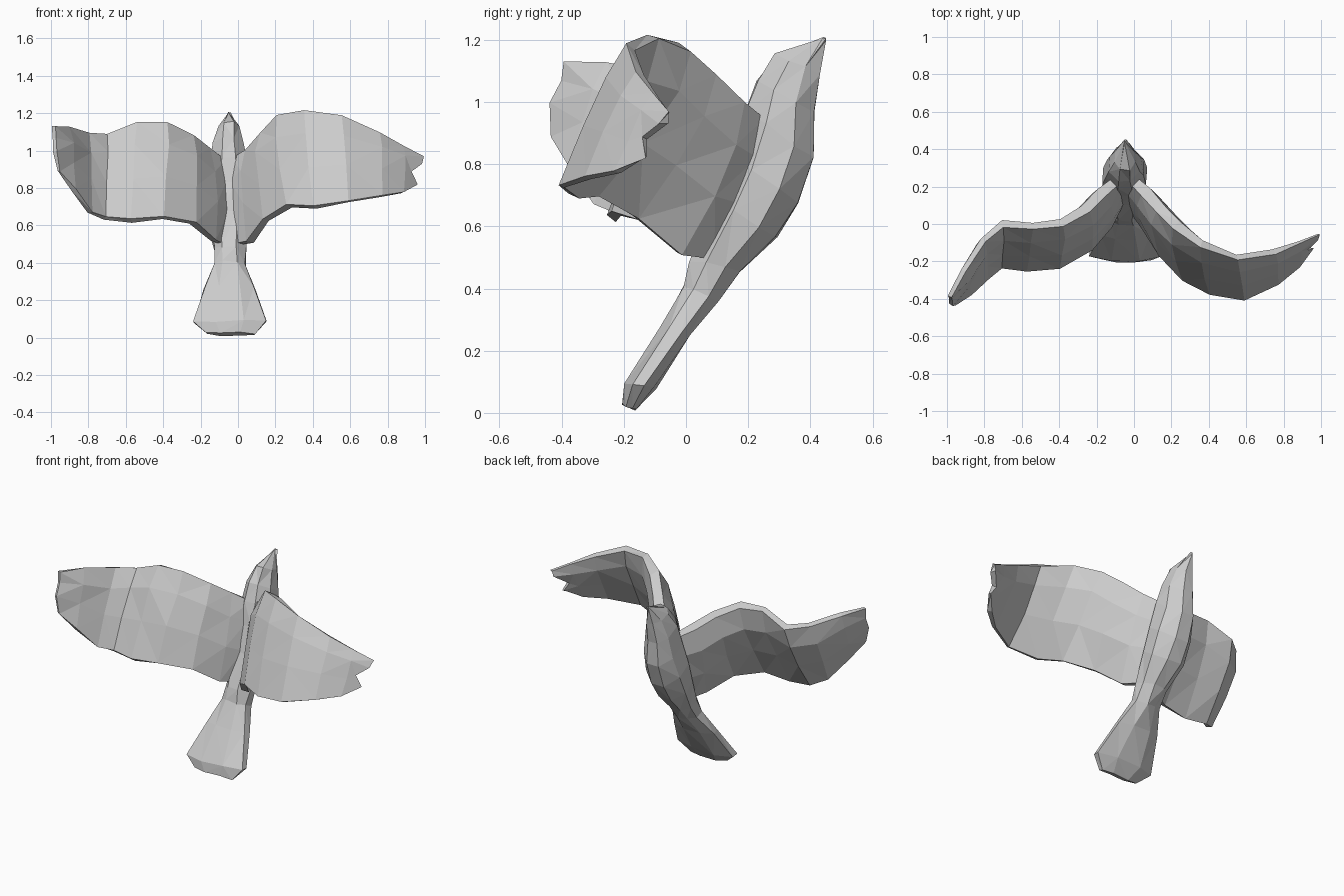
import bpy, bmesh, math, random
from mathutils import Vector

if "Cube" in bpy.data.objects:
    bpy.data.objects.remove(bpy.data.objects["Cube"])

random.seed(4)


def loft(name, rings, jitter=0.006):
    """Skin a list of equal-length rings with flat, triangulated faces."""
    bm = bmesh.new()
    loops = [[bm.verts.new(p + Vector([random.uniform(-jitter, jitter) for _ in range(3)]))
              for p in ring] for ring in rings]
    n = len(loops[0])
    for a, b in zip(loops, loops[1:]):
        for i in range(n):
            j = (i + 1) % n
            bm.faces.new((a[i], a[j], b[j], b[i]))
    bm.faces.new(loops[0])
    bm.faces.new(loops[-1])
    bmesh.ops.recalc_face_normals(bm, faces=bm.faces)
    bmesh.ops.triangulate(bm, faces=bm.faces)
    me = bpy.data.meshes.new(name)
    bm.to_mesh(me)
    bm.free()
    ob = bpy.data.objects.new(name, me)
    bpy.context.collection.objects.link(ob)
    return ob


def body_ring(cx, hw, yd, zd, yv, zv, square=1.0):
    """Eight-sided ring between a back point and a belly point."""
    back, belly = Vector((cx, yd, zd)), Vector((cx, yv, zv))
    mid, half = (back + belly) / 2, (back - belly) / 2
    ring = []
    for k in range(8):
        a = math.tau * (k + 0.5) / 8
        c, s = math.cos(a) / math.cos(math.pi / 8), math.sin(a) / math.cos(math.pi / 8)
        ring.append(mid + half * c + Vector((hw * s, 0, 0)))
    return ring


# Wing cross-section: position along the chord, offset across it (+ is the belly side)
SECTION = [(0, .4), (.25, 1), (.6, .85), (1, .3), (1, -.3), (.6, -.6), (.25, -.7), (0, -.4)]


def wing_rings(rows, notch):
    """Rows hold leading-edge point, trailing-edge point and half thickness."""
    tops = [Vector(r[0:3]) for r in rows]
    bots = [Vector(r[3:6]) for r in rows]
    rings = []
    for i, row in enumerate(rows):
        lo, hi = max(i - 1, 0), min(i + 1, len(rows) - 1)
        span = (tops[hi] + bots[hi]) - (tops[lo] + bots[lo])
        normal = span.cross(bots[i] - tops[i]).normalized()
        if normal.y < 0:
            normal = -normal
        ring = [tops[i].lerp(bots[i], t) + normal * row[6] * n for t, n in SECTION]
        if i == len(rows) - 1:      # ragged feather tip
            for k in (2, 5):
                ring[k] -= span.normalized() * notch
        rings.append(ring)
    return rings


# Body with head and fanned tail: centre x, half width, back y z, belly y z
body = [
    (-.05, .006, .44, 1.205, .45, 1.20),
    (-.05, .055, .29, 1.155, .43, 1.09),
    (-.05, .08, .23, 1.07, .41, .97),
    (-.05, .10, .19, .97, .405, .82),
    (-.05, .115, .15, .83, .365, .68),
    (-.05, .11, .10, .68, .29, .57),
    (-.045, .085, .015, .49, .17, .455),
    (-.045, .085, -.01, .41, .10, .365),
    (-.045, .135, -.085, .28, .01, .25),
    (-.045, .195, -.20, .09, -.10, .08),
    (-.04, .13, -.205, .03, -.165, .01),
]
loft("bird_body", [body_ring(*r) for r in body])

# Right wing, spread and sweeping backward at the tip
right = [
    (-.01, .24, .95, -.01, .08, .50, .06),
    (.06, .17, 1.0, .06, -.02, .51, .075),
    (.14, .08, 1.09, .15, -.16, .63, .08),
    (.23, .0, 1.175, .27, -.29, .70, .07),
    (.36, -.11, 1.21, .41, -.36, .695, .055),
    (.55, -.18, 1.18, .59, -.40, .73, .045),
    (.75, -.15, 1.09, .77, -.32, .755, .04),
    (.88, -.10, 1.03, .88, -.22, .77, .03),
    (.985, -.055, .97, .955, -.13, .82, .018),
]
loft("right_wing", wing_rings(right, .06))

# Left wing, with its outer part folded forward
left = [
    (-.09, .24, .95, -.08, .08, .50, .06),
    (-.17, .17, 1.0, -.13, -.01, .52, .075),
    (-.26, .08, 1.07, -.24, -.13, .615, .075),
    (-.38, .01, 1.14, -.40, -.23, .645, .06),
    (-.54, -.01, 1.15, -.57, -.24, .625, .055),
    (-.70, .0, 1.085, -.71, -.23, .635, .05),
    (-.81, -.09, 1.085, -.79, -.29, .67, .045),
    (-.91, -.25, 1.125, -.88, -.38, .79, .035),
    (-.985, -.39, 1.13, -.955, -.43, .89, .018),
]
loft("left_wing", wing_rings(left, -.02))
